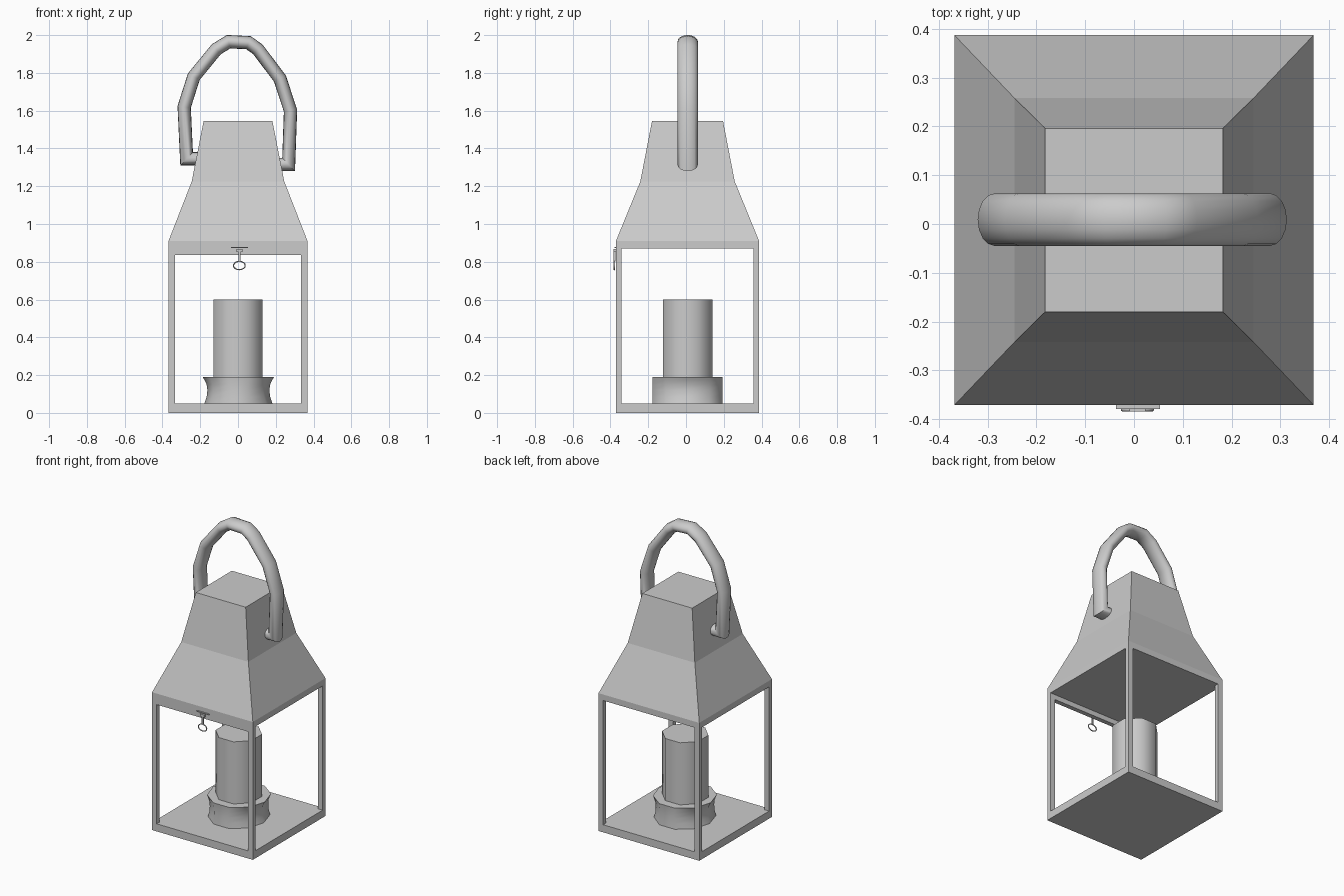
import bpy, bmesh, math
from mathutils import Vector

if "Cube" in bpy.data.objects:
    bpy.data.objects.remove(bpy.data.objects["Cube"])

CY = 0.008  # body centre in y


def finish(name, bm, smooth=None):
    bmesh.ops.recalc_face_normals(bm, faces=bm.faces[:])
    me = bpy.data.meshes.new(name)
    bm.to_mesh(me)
    bm.free()
    ob = bpy.data.objects.new(name, me)
    bpy.context.collection.objects.link(ob)
    if smooth:
        bpy.ops.object.select_all(action='DESELECT')
        bpy.context.view_layer.objects.active = ob
        ob.select_set(True)
        bpy.ops.object.shade_smooth_by_angle(angle=math.radians(smooth))
    return ob


def loft(name, rings, smooth=None, closed=False):
    """Skin a list of equal-length point rings; cap the ends unless closed."""
    bm = bmesh.new()
    vs = [[bm.verts.new(p) for p in r] for r in rings]
    n = len(vs[0])
    pairs = list(zip(vs, vs[1:])) + ([(vs[-1], vs[0])] if closed else [])
    for a, b in pairs:
        for i in range(n):
            j = (i + 1) % n
            bm.faces.new((a[i], a[j], b[j], b[i]))
    if not closed:
        bm.faces.new(vs[0])
        bm.faces.new(vs[-1])
    return finish(name, bm, smooth)


def rect(hx, hy, z, cy=CY):
    return [(sx * hx, cy + sy * hy, z) for sx, sy in ((-1, -1), (1, -1), (1, 1), (-1, 1))]


def box(name, x0, x1, y0, y1, z0, z1):
    return loft(name, [[(x0, y0, z), (x1, y0, z), (x1, y1, z), (x0, y1, z)] for z in (z0, z1)])


def polygon(rx, ry, z, n, start=0.0, cx=0.0):
    return [(cx + rx * math.cos(start + 2 * math.pi * i / n),
             CY + ry * math.sin(start + 2 * math.pi * i / n), z) for i in range(n)]


def sweep(name, path, a, b, cy, n=16, closed=False):
    """Mitred oval tube along an xz path; a = in-plane radius, b = y radius."""
    pts = [Vector(p) for p in path]
    rings = []
    for k, p in enumerate(pts):
        prev = pts[k - 1] if (k or closed) else None
        nxt = pts[(k + 1) % len(pts)] if (k < len(pts) - 1 or closed) else None
        d1 = (p - prev).normalized() if prev is not None else (nxt - p).normalized()
        d2 = (nxt - p).normalized() if nxt is not None else d1
        t = (d1 + d2).normalized()
        m = Vector((-t.y, t.x)) * (a / max(0.5, t.dot(d1)))
        ring = []
        for i in range(n):
            ang = 2 * math.pi * i / n
            q = p + m * math.cos(ang)
            ring.append((q.x, cy + b * math.sin(ang), q.y))
        rings.append(ring)
    return loft(name, rings, 40, closed)


# base slab and four corner posts
HX, HY = 0.368, 0.379
loft("base", [rect(HX, HY, 0), rect(HX, HY, 0.05)])
for sx in (-1, 1):
    for sy in (-1, 1):
        xs = sorted((sx * HX, sx * (HX - 0.034)))
        ys = sorted((CY + sy * HY, CY + sy * (HY - 0.03)))
        box("post", *xs, *ys, 0.05, 0.87)

# deeper front rail
box("front_rail", -HX + 0.034, HX - 0.034, CY - HY, CY - HY + 0.03, 0.837, 0.87)

# roof with a kinked slope and flat ceiling
loft("roof", [rect(HX, HY, 0.87), rect(HX, HY, 0.91),
              rect(0.245, 0.25, 1.225), rect(0.182, 0.188, 1.545)])

# candle and its waisted holder
R = 0.131 / math.cos(math.pi / 8)
loft("candle", [polygon(R, R, z, 8, math.pi / 8) for z in (0.18, 0.6)], 50)
loft("candle_holder", [polygon(rx, ry, z, 10, 0, 0.002) for z, rx, ry in (
    (0.05, 0.18, 0.196), (0.085, 0.168, 0.196), (0.12, 0.164, 0.196),
    (0.15, 0.168, 0.196), (0.175, 0.18, 0.196), (0.19, 0.189, 0.196))], 45)

# carrying handle
sweep("handle", [(-0.18, 1.345), (-0.272, 1.345), (-0.285, 1.62), (-0.234, 1.78),
                 (-0.115, 1.925), (-0.05, 1.965), (0.055, 1.96), (0.105, 1.925),
                 (0.222, 1.77), (0.278, 1.60), (0.268, 1.315), (0.18, 1.315)],
      0.035, 0.054, CY + 0.001)

# latch on the front rail: plate, knuckle, stem and pull ring
box("latch_plate", -0.037, 0.053, -0.379, -0.37, 0.873, 0.879)
box("latch_knuckle", -0.009, 0.024, -0.384, -0.37, 0.852, 0.868)
box("latch_stem", 0.003, 0.012, -0.384, -0.374, 0.802, 0.853)
sweep("latch_ring", [(0.007 + 0.031 * math.cos(t * math.pi / 8),
                      0.78 + 0.022 * math.sin(t * math.pi / 8)) for t in range(16)],
      0.003, 0.004, -0.38, 8, True)
